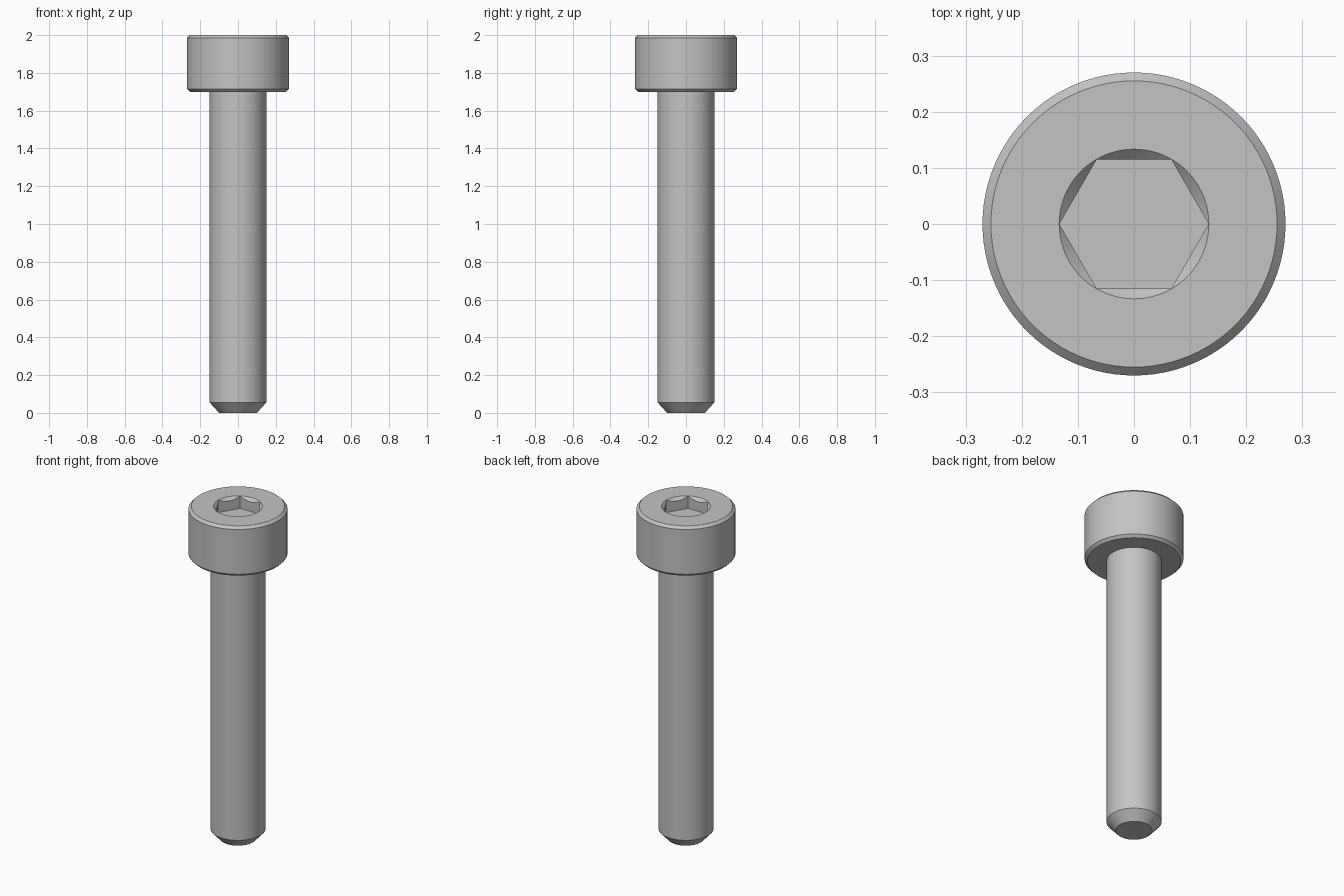
import bpy, bmesh, math
from mathutils import Matrix, Vector

if "Cube" in bpy.data.objects:
    bpy.data.objects.remove(bpy.data.objects["Cube"], do_unlink=True)

SEGMENTS = 96
HEAD_R, SHAFT_R, SOCKET_R = 0.27, 0.15, 0.133
BEVEL = 0.015
SOCKET_DEPTH = 0.075

steel = bpy.data.materials.new("grey steel")
steel.use_nodes = True
colour = (0.55, 0.55, 0.55, 1)
steel.diffuse_color = colour
steel.node_tree.nodes["Principled BSDF"].inputs["Base Color"].default_value = colour


def add_object(name, bm):
    bmesh.ops.recalc_face_normals(bm, faces=bm.faces)
    mesh = bpy.data.meshes.new(name)
    bm.to_mesh(mesh)
    bm.free()
    mesh.materials.append(steel)
    obj = bpy.data.objects.new(name, mesh)
    bpy.context.collection.objects.link(obj)
    return obj


def lathe(name, profile):
    """Spin (radius, height) points around z and cap both ends."""
    bm = bmesh.new()
    verts = [bm.verts.new((r, 0, z)) for r, z in profile]
    edges = [bm.edges.new(pair) for pair in zip(verts, verts[1:])]
    bmesh.ops.spin(bm, geom=verts + edges, cent=(0, 0, 0), axis=(0, 0, 1),
                   angle=math.tau, steps=SEGMENTS, use_duplicate=False)
    bmesh.ops.remove_doubles(bm, verts=bm.verts, dist=1e-5)
    bmesh.ops.holes_fill(bm, edges=bm.edges, sides=0)
    return add_object(name, bm)


def carve(body, cutter):
    mod = body.modifiers.new("socket cut", "BOOLEAN")
    mod.operation = "DIFFERENCE"
    mod.solver = "EXACT"
    mod.object = cutter
    bpy.context.view_layer.objects.active = body
    bpy.ops.object.modifier_apply(modifier=mod.name)
    bpy.data.objects.remove(cutter, do_unlink=True)


# Screw body: pointed tip, plain shaft and cylindrical head with bevelled rims
screw = lathe("socket_head_screw", [
    (0.1, 0), (SHAFT_R, 0.055), (SHAFT_R, 1.7),
    (HEAD_R - BEVEL, 1.7), (HEAD_R, 1.7 + BEVEL),
    (HEAD_R, 2 - BEVEL), (HEAD_R - BEVEL, 2)])

# Hexagonal socket, corners on the x axis
bm = bmesh.new()
height = SOCKET_DEPTH + 0.1
bmesh.ops.create_cone(bm, cap_ends=True, segments=6, radius1=SOCKET_R,
                      radius2=SOCKET_R, depth=height)
corner = max(bm.verts, key=lambda v: v.co.x).co
turn = Matrix.Rotation(-math.atan2(corner.y, corner.x), 4, "Z")
move = Matrix.Translation(Vector((0, 0, 2 - SOCKET_DEPTH + height / 2)))
bm.transform(move @ turn)
carve(screw, add_object("hex_cutter", bm))

# Conical lead-in around the socket mouth
carve(screw, lathe("lead_in_cutter", [
    (SOCKET_R - 0.04, 1.96), (SOCKET_R + 0.0205, 2.02)]))

# Smooth round walls, crisp edges
bpy.ops.object.select_all(action="DESELECT")
screw.select_set(True)
bpy.context.view_layer.objects.active = screw
bpy.ops.object.shade_smooth_by_angle(angle=math.radians(25))
